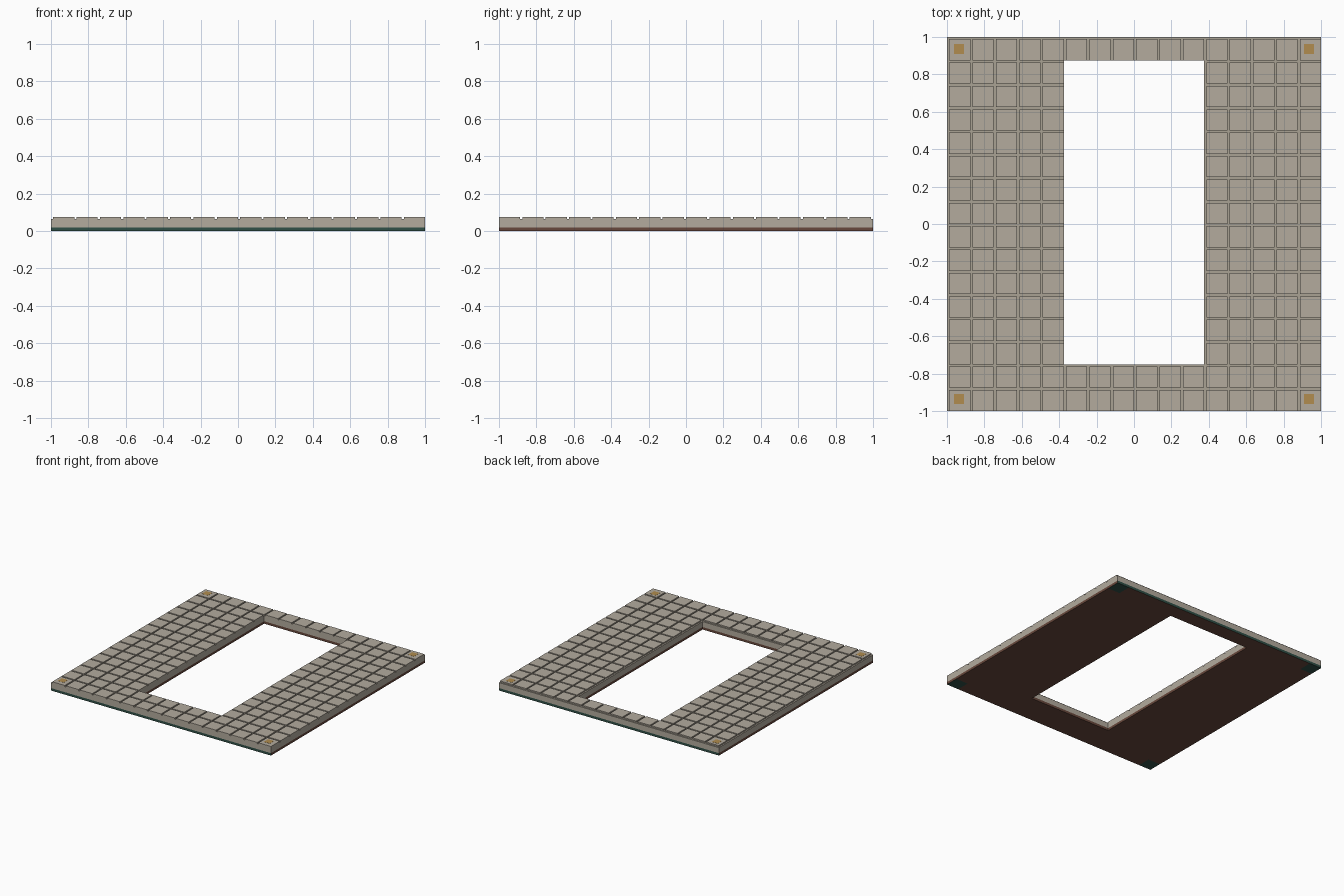
import bpy, bmesh

if "Cube" in bpy.data.objects:
    bpy.data.objects.remove(bpy.data.objects["Cube"])

def mat(name, r, g, b):
    m = bpy.data.materials.new(name)
    lin = [((c / 255 + 0.055) / 1.055) ** 2.4 for c in (r, g, b)]
    m.diffuse_color = (*lin, 1)
    m.use_nodes = True
    m.node_tree.nodes["Principled BSDF"].inputs["Base Color"].default_value = m.diffuse_color
    return m

STONE = mat("warm grey stone", 179, 171, 158)
MORTAR = mat("stone joint", 170, 162, 148)
BROWN = mat("dark brown", 104, 72, 60)
GREEN = mat("dark green", 48, 80, 71)
BRASS = mat("brass", 177, 140, 78)

CELL, GAP = 0.125, 0.0117
HX, HY0, HY1 = 0.375, -0.75, 0.875          # opening
Z_BASE, Z_JOINT, Z_TOP = 0.02, 0.065, 0.075

def in_hole(x, y):
    return abs(x) < HX and HY0 < y < HY1

def finish(bm, name, mats):
    me = bpy.data.meshes.new(name)
    bm.to_mesh(me)
    bm.free()
    for m in mats:
        me.materials.append(m)
    ob = bpy.data.objects.new(name, me)
    bpy.context.collection.objects.link(ob)
    return ob

def frame(xs, ys, z0, z1):
    """Slab on a grid with the opening left out."""
    bm = bmesh.new()
    v = [[bm.verts.new((x, y, z0)) for y in ys] for x in xs]
    for i in range(len(xs) - 1):
        for j in range(len(ys) - 1):
            if not in_hole((xs[i] + xs[i+1]) / 2, (ys[j] + ys[j+1]) / 2):
                bm.faces.new((v[i][j], v[i+1][j], v[i+1][j+1], v[i][j+1]))
    bmesh.ops.delete(bm, geom=[w for w in bm.verts if not w.link_faces], context='VERTS')
    ext = bmesh.ops.extrude_face_region(bm, geom=bm.faces[:], use_keep_orig=True)
    bmesh.ops.translate(bm, vec=(0, 0, z1 - z0),
                        verts=[g for g in ext["geom"] if isinstance(g, bmesh.types.BMVert)])
    bmesh.ops.recalc_face_normals(bm, faces=bm.faces[:])
    bm.normal_update()
    return bm

def box(bm, x0, x1, y0, y1, z0, z1):
    lo = [bm.verts.new(p) for p in ((x0, y0, z0), (x1, y0, z0), (x1, y1, z0), (x0, y1, z0))]
    hi = [bm.verts.new((w.co.x, w.co.y, z1)) for w in lo]
    bm.faces.new(hi)
    for k in range(4):
        n = (k + 1) % 4
        bm.faces.new((lo[k], lo[n], hi[n], hi[k]))

# base board: brown, green front and back edges, green corner pads underneath
C = 0.89
bm = frame([-1, -C, -HX, HX, C, 1], [-1, -C, HY0, HY1, C, 1], 0, Z_BASE)
for f in bm.faces:
    c, n = f.calc_center_median(), f.normal
    edge = abs(n.y) > 0.5 and abs(c.y) > 0.99
    pad = n.z < -0.5 and abs(c.x) > C and abs(c.y) > C
    f.material_index = 1 if edge or pad else 0
finish(bm, "base_board", [BROWN, GREEN])

# stone slab with joint-coloured top
g = [-1 + CELL * i for i in range(17)]
bm = frame(g, g, Z_BASE, Z_JOINT)
for f in bm.faces:
    f.material_index = 1 if f.normal.z > 0.5 else 0
bmesh.ops.delete(bm, geom=[f for f in bm.faces if f.normal.z < -0.5], context='FACES_ONLY')
finish(bm, "stone_slab", [STONE, MORTAR])

# raised paving tiles
bm = bmesh.new()
for x in g[:-1]:
    for y in g[:-1]:
        if not in_hole(x + CELL / 2, y + CELL / 2):
            box(bm, x + GAP, x + CELL, y, y + CELL - GAP, Z_JOINT, Z_TOP)
finish(bm, "paving_tiles", [STONE])

# brass corner studs
bm = bmesh.new()
for x in (-0.9365, 0.9365):
    for y in (-0.9365, 0.9365):
        box(bm, x - 0.027, x + 0.027, y - 0.027, y + 0.027, Z_TOP - 0.002, Z_TOP + 0.001)
finish(bm, "corner_studs", [BRASS])
